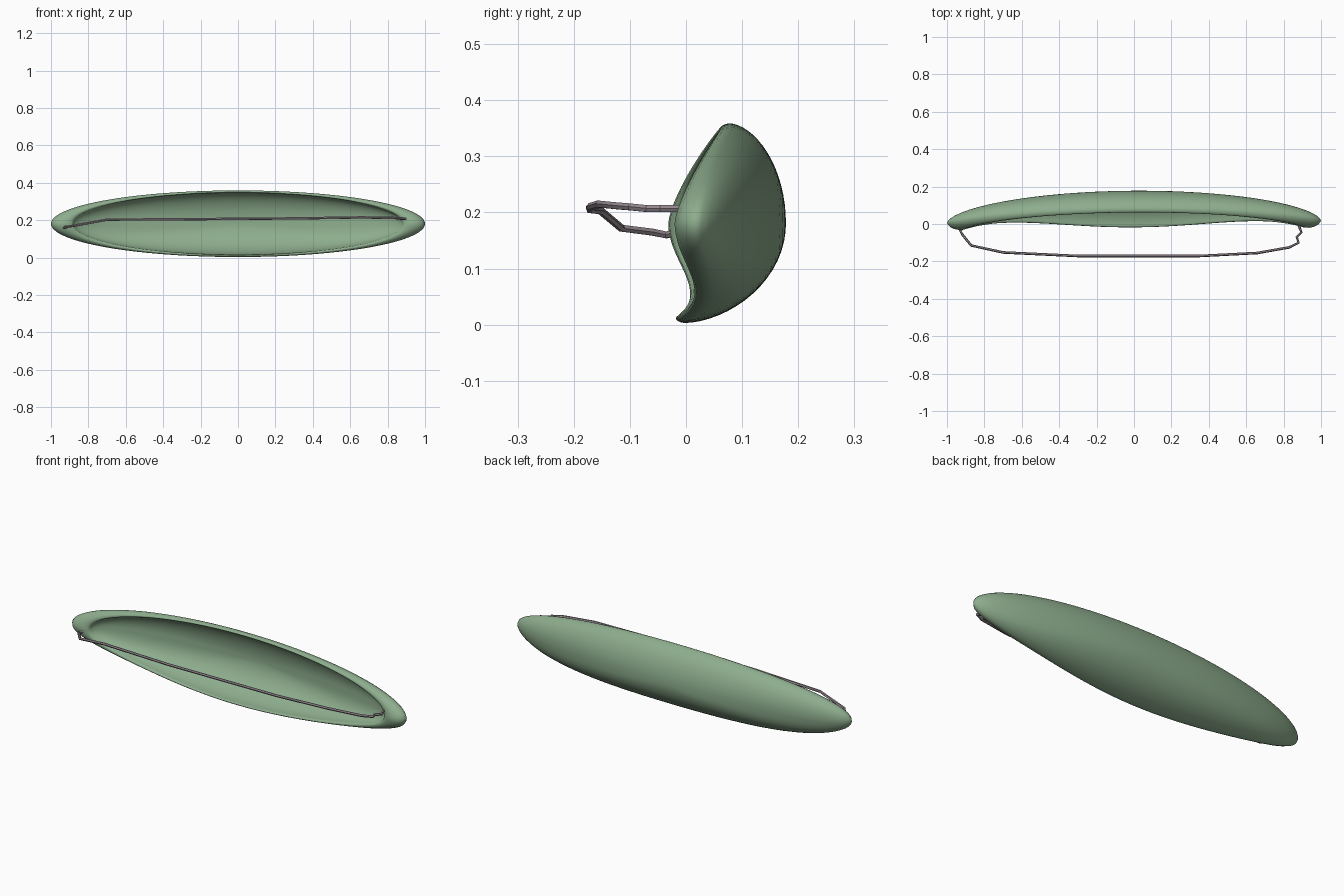
import bpy, bmesh, math

if "Cube" in bpy.data.objects:
    bpy.data.objects.remove(bpy.data.objects["Cube"])


def material(name, color):
    m = bpy.data.materials.new(name)
    m.diffuse_color = (*color, 1)
    m.use_nodes = True
    m.node_tree.nodes["Principled BSDF"].inputs["Base Color"].default_value = m.diffuse_color
    return m


green = material("sage green", (0.27, 0.42, 0.27))
grey = material("warm grey", (0.33, 0.28, 0.31))

SEG = 96
HALF_H, MID_Z, BACK, FLOOR = 0.178, 0.181, 0.178, 0.163


def rim_y(s):
    # front edge of the lip: sloped back at the top, gently waved at the bottom
    if s >= 0:
        return -0.026 + 0.088 * s ** 1.4
    return -0.026 + 0.141 * s ** 2 - 0.133 * s ** 4


def profile(s):
    # (x scale, z scale, y) from the outer back pole, over the lip, to the inner pole
    end = 1 - abs(s)
    front = rim_y(s)
    mid = front + 0.015 + 0.021 * end
    pts = []
    for i in range(1, 17):                         # outer hull
        r = math.sin(math.pi / 2 * i / 16)
        pts.append((r, r, mid + (BACK - mid) * max(0, 1 - r * r) ** 0.57))
    for f, d in ((0.12, 0.5), (0.3, 0.17), (0.55, 0), (0.8, 0.06), (0.95, 0.25)):  # lip
        pts.append((1 - 0.115 * f, 1 - 0.075 * f, front + (mid - front) * d))
    inner = front + 0.012
    for i in range(16, 0, -1):                     # inner bowl
        r = math.sin(math.pi / 2 * i / 16)
        pts.append((0.885 * r, 0.925 * r, inner + (FLOOR - inner) * max(0, 1 - r * r) ** 0.55))
    return pts


# Hollow elongated shell
bm = bmesh.new()
rows = []
for j in range(SEG):
    a = 2 * math.pi * j / SEG
    c, s = math.cos(a), math.sin(a)
    rows.append([bm.verts.new((c * px, y + 0.006 * c * px, MID_Z + HALF_H * s * pz))
                 for px, pz, y in profile(s)])
back = bm.verts.new((0, BACK, MID_Z))
floor = bm.verts.new((0, FLOOR, MID_Z))
for j in range(SEG):
    a, b = rows[j], rows[(j + 1) % SEG]
    bm.faces.new((back, a[0], b[0]))
    bm.faces.new((floor, b[-1], a[-1]))
    for k in range(len(a) - 1):
        bm.faces.new((a[k], a[k + 1], b[k + 1], b[k]))
bmesh.ops.recalc_face_normals(bm, faces=bm.faces)
mesh = bpy.data.meshes.new("shell")
bm.to_mesh(mesh)
bm.free()
shell = bpy.data.objects.new("shell", mesh)
bpy.context.collection.objects.link(shell)
mesh.materials.append(green)
for p in mesh.polygons:
    p.use_smooth = True

# Thin cord stretched in front of the opening
path = [(-0.90, -0.015, 0.165), (-0.93, -0.035, 0.16), (-0.915, -0.06, 0.165),
        (-0.87, -0.115, 0.172), (-0.70, -0.152, 0.203), (-0.30, -0.171, 0.205),
        (0.35, -0.171, 0.21), (0.66, -0.155, 0.215), (0.83, -0.125, 0.212),
        (0.88, -0.10, 0.21), (0.87, -0.07, 0.207), (0.895, -0.045, 0.207),
        (0.88, -0.005, 0.207)]
curve = bpy.data.curves.new("cord", 'CURVE')
curve.dimensions = '3D'
curve.bevel_depth = 0.007
curve.bevel_resolution = 1
curve.use_fill_caps = True
spline = curve.splines.new('POLY')
spline.points.add(len(path) - 1)
for pt, co in zip(spline.points, path):
    pt.co = (*co, 1)
curve.materials.append(grey)
cord = bpy.data.objects.new("cord", curve)
bpy.context.collection.objects.link(cord)
bpy.context.view_layer.objects.active = cord
cord.select_set(True)
bpy.ops.object.convert(target='MESH')
bpy.ops.object.shade_smooth_by_angle()
